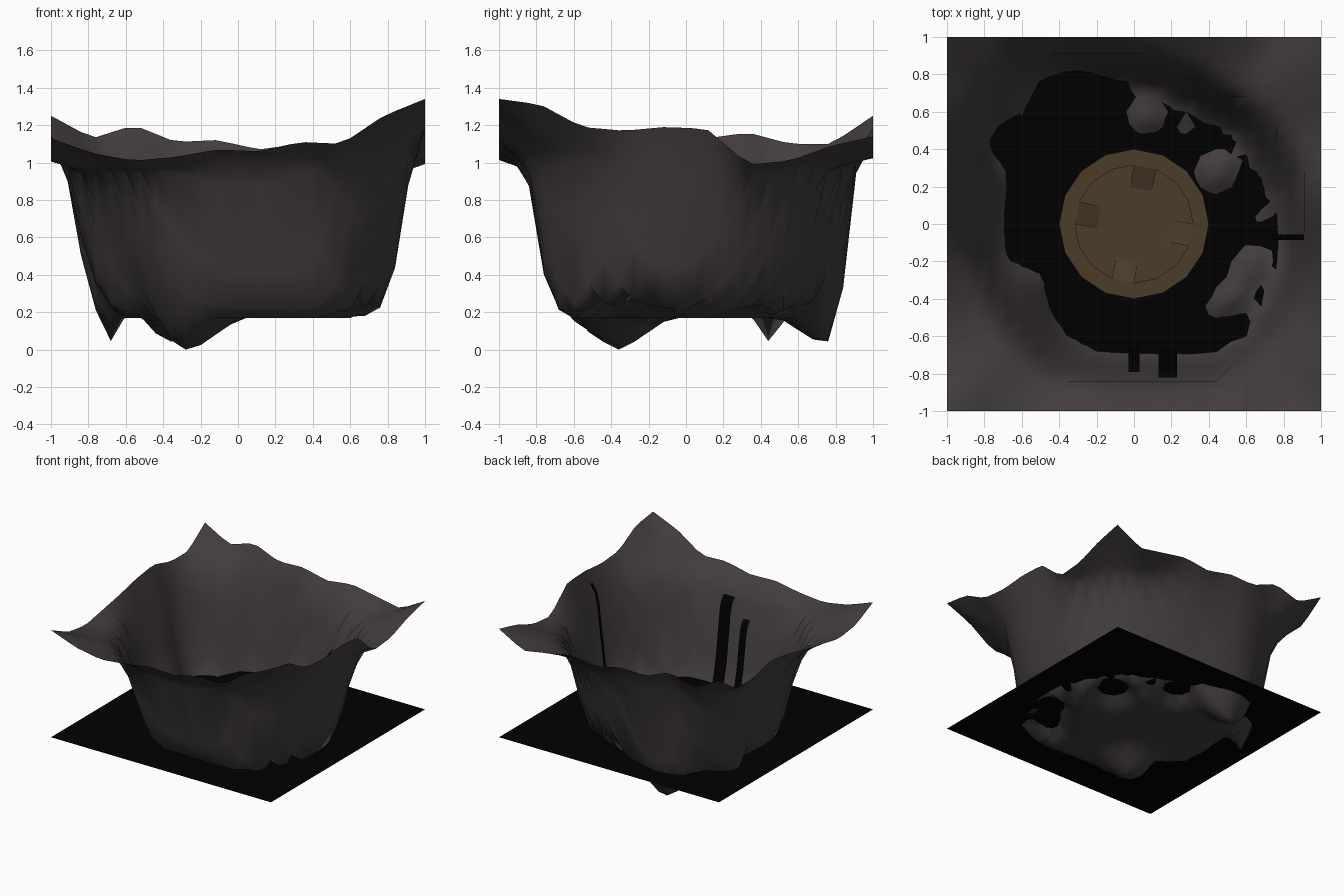
import bpy, bmesh, math

if "Cube" in bpy.data.objects:
    bpy.data.objects.remove(bpy.data.objects["Cube"])

def material(name, rgb):
    m = bpy.data.materials.new(name)
    m.diffuse_color = (*rgb, 1)
    m.use_nodes = True
    m.node_tree.nodes["Principled BSDF"].inputs["Base Color"].default_value = m.diffuse_color
    return m

ROCK = material("rock", (0.055, 0.045, 0.045))
BLACK = material("black_liquid", (0, 0, 0))
BROWN = material("bronze", (0.072, 0.046, 0.023))

def build(name, verts, faces, mat=None, smooth=False):
    me = bpy.data.meshes.new(name)
    me.from_pydata(verts, [], faces)
    bm = bmesh.new()
    bm.from_mesh(me)
    bmesh.ops.recalc_face_normals(bm, faces=bm.faces)
    bm.to_mesh(me)
    bm.free()
    for p in me.polygons:
        p.use_smooth = smooth
    ob = bpy.data.objects.new(name, me)
    bpy.context.collection.objects.link(ob)
    if mat:
        me.materials.append(mat)
    return ob

def lerp(a, b, t):
    return a + (b - a) * t

def sample(values, u):
    """Linear lookup in an evenly spaced table, u from 0 to 1."""
    p = max(0, min(u, 1)) * (len(values) - 1)
    i = min(int(p), len(values) - 2)
    return lerp(values[i], values[i + 1], p - i)

LEVEL, FLOOR = .25, .168
# Crater outline every 15 degrees: shoreline and crest of the wall
FOOT = [.78, .73, .71, .71, .65, .68, .75, .83, .92, .83, .79, .70,
        .70, .71, .53, .59, .69, .71, .70, .73, .81, .85, .80, .80, .78]
CREST = [.91, .92, .89, .88, .87, .87, .86, .94, 1.0, 1.06, 1.04, .94,
         .91, .88, .89, .90, .91, .87, .84, .87, .93, .92, .95, .94, .91]
# Heights along the four outer edges
FRONT = [1.13, 1.05, 1.01, 1.03, 1.07, 1.06, 1.11, 1.10, 1.25, 1.34]
BACK = [1.25, 1.13, 1.20, 1.11, 1.12, 1.07, 1.10, 1.06, 1.02, 1.14]
LEFT = [1.13, 1.03, 1.00, 1.04, 1.08, 1.13, 1.16, 1.10, 1.10, 1.25]
RIGHT = [1.34, 1.31, 1.19, 1.17, 1.19, 1.18, .99, 1.01, 1.09, 1.14]
# Pits and mounds of the floor: x, y, radius, height change
BUMPS = [(-.26, -.36, .27, -.185), (-.33, .76, .26, -.17), (-.77, .46, .16, -.5),
         (.07, .59, .19, .2), (.44, .28, .21, .19), (.68, .05, .1, .13),
         (.54, -.38, .2, .19), (.63, -.22, .19, .2), (.45, -.44, .12, .19), (.28, .52, .09, .14)]

def height(x, y):
    r = math.hypot(x, y)
    m = max(abs(x), abs(y))
    u = (math.atan2(y, x) / math.tau) % 1
    foot, crest = sample(FOOT, u), sample(CREST, u)
    if r > crest or m > .99:
        ex, ey = x / m, y / m
        if abs(x) >= abs(y):
            edge = sample(RIGHT if x > 0 else LEFT, (ey + 1) / 2)
        else:
            edge = sample(BACK if y > 0 else FRONT, (ex + 1) / 2)
        span = max(r / m - crest, .001)
        return lerp(.93, edge, min(1, max(0, (r - crest) / span)) ** .8)
    t = max(0, (r - foot) / (crest - foot))
    z = LEVEL + .68 * t ** 1.5 if t else max(FLOOR, LEVEL + 1.1 * (r - foot))
    for bx, by, br, bh in BUMPS:
        d = math.hypot(x - bx, y - by) / br
        if d < 1 and bh < 0:
            low = 0 if t < .2 else .21
            z = max(min(z, low), z + bh * (1 - d) * (1 if t < .3 else .5))
        elif d < 1:
            z = max(z, FLOOR + bh * (1 - d))
    return max(z, 0)

# Crater: square terrain sheet of 25 x 25 cells
N = 25
axis = [-1 + 2 * i / N for i in range(N + 1)]
axis[1], axis[-2] = -.91, .91
verts = [(x, y, height(x, y)) for y in axis for x in axis]
faces = [(j * (N + 1) + i, j * (N + 1) + i + 1, (j + 1) * (N + 1) + i + 1, (j + 1) * (N + 1) + i)
         for j in range(N) for i in range(N)]
build("crater_terrain", verts, faces, ROCK, True)

# Black liquid surface
build("liquid_surface", [(x, y, LEVEL) for x, y in ((-1, -1), (1, -1), (1, 1), (-1, 1))],
      [(0, 1, 2, 3)], BLACK)

# Black streams running down the wall, as ribbons curling over at the top
def stream(name, angle, side, width, r0, r1, top):
    d = (math.cos(angle), math.sin(angle))
    s = (-d[1], d[0])
    path = [(0, 0), (.3, .3), (.5, .62), (.62, .82), (.75, .93), (1, 1)]
    vs = []
    for a, b in path:
        r, z = lerp(r0, r1, a), lerp(LEVEL, top, b)
        for w in (side - width / 2, side + width / 2):
            vs.append((d[0] * r + s[0] * w, d[1] * r + s[1] * w, z))
    build(name, vs, [(2 * i, 2 * i + 1, 2 * i + 3, 2 * i + 2) for i in range(len(path) - 1)],
          BLACK, True)

stream("stream_front_wide", -math.pi / 2, .18, .10, .67, .82, .94)
stream("stream_front_narrow", -math.pi / 2, 0, .06, .66, .79, .80)
stream("stream_right", 0, -.07, .03, .74, .91, 1.13)

# Round platform, 16 sides, with a sunken centre
SIDES, TOP, SUNK = 16, .32, .27
rings = [(.40, LEVEL), (.40, TOP), (.315, TOP), (.315, SUNK)]
vs = [(r * math.cos(math.tau * i / SIDES), r * math.sin(math.tau * i / SIDES), z)
      for r, z in rings for i in range(SIDES)]
fs = [(k * SIDES + i, k * SIDES + (i + 1) % SIDES, (k + 1) * SIDES + (i + 1) % SIDES, (k + 1) * SIDES + i)
      for k in range(3) for i in range(SIDES)]
fs += [tuple(range(3 * SIDES, 4 * SIDES)), tuple(range(SIDES))]
build("platform", vs, fs, BROWN)

# Four ramps leading down into the sunken centre
for k in range(4):
    a = math.radians(79 + 90 * k)
    c, s = math.cos(a), math.sin(a)
    prof = [(.19, SUNK), (.315, SUNK), (.315, TOP)]
    vs = [(c * r - s * w, s * r + c * w, z) for w in (-.06, .06) for r, z in prof]
    build(f"ramp_{k}", vs, [(0, 1, 2), (3, 4, 5), (0, 1, 4, 3), (1, 2, 5, 4), (2, 0, 3, 5)], BROWN)
